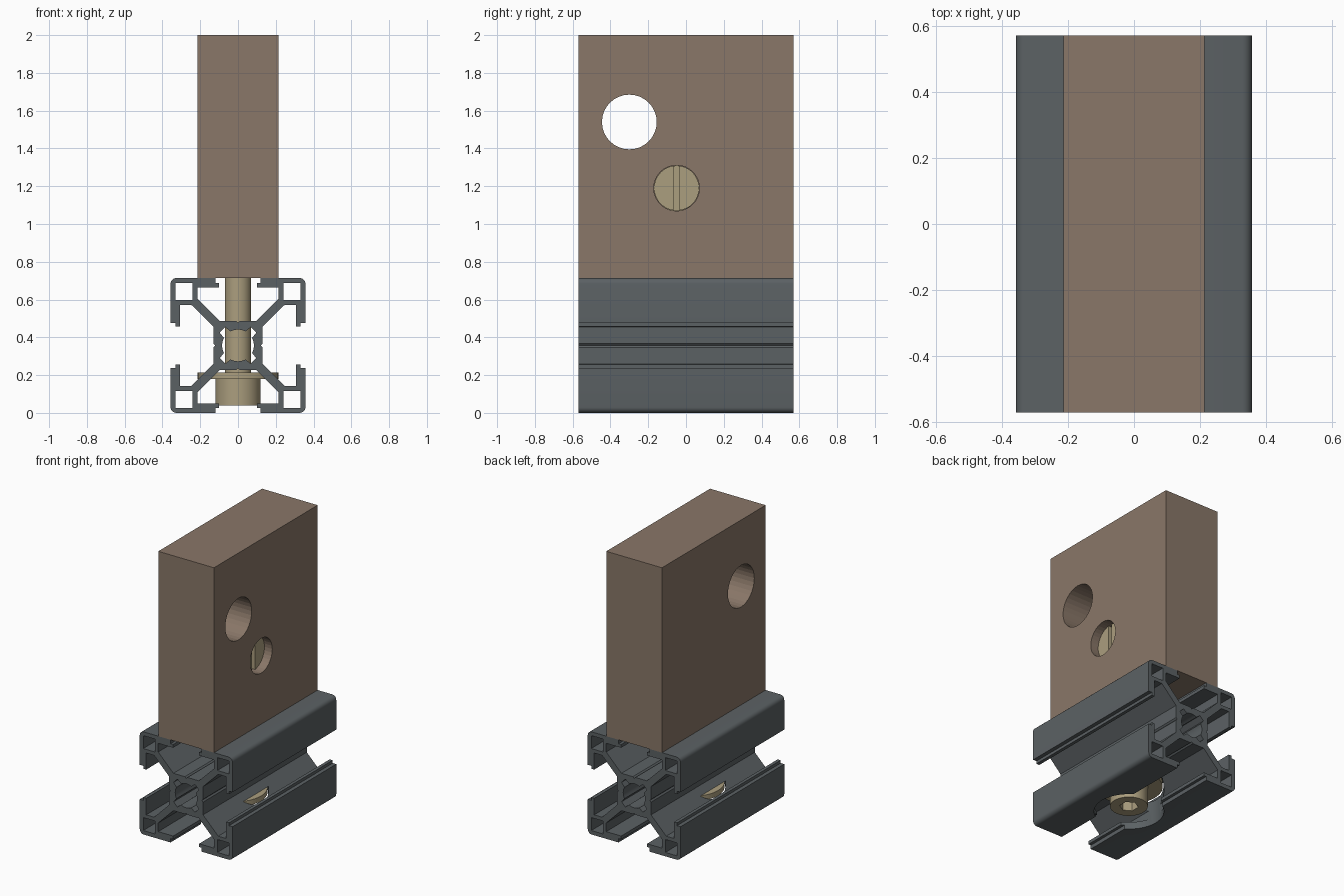
import bpy, bmesh, math
from mathutils import Matrix, Vector

if "Cube" in bpy.data.objects:
    bpy.data.objects.remove(bpy.data.objects["Cube"])

HALF, MID, LEN = 0.357, 0.357, 0.57     # rail half width, rail axis height, half length
BOLT_Y, NUT_Z = -0.05, 1.19


def material(name, rgb):
    m = bpy.data.materials.new(name)
    m.diffuse_color = (*rgb, 1)
    m.use_nodes = True
    m.node_tree.nodes["Principled BSDF"].inputs["Base Color"].default_value = m.diffuse_color
    return m


GREY = material("dark grey metal", (0.105, 0.120, 0.127))
BROWN = material("brown", (0.251, 0.184, 0.138))
BRASS = material("pale brass", (0.407, 0.342, 0.209))


def finish(name, bm, mat):
    bmesh.ops.recalc_face_normals(bm, faces=bm.faces[:])
    me = bpy.data.meshes.new(name)
    bm.to_mesh(me)
    bm.free()
    ob = bpy.data.objects.new(name, me)
    bpy.context.collection.objects.link(ob)
    if mat:
        me.materials.append(mat)
    return ob


def box(name, lo, hi, mat=None):
    bm = bmesh.new()
    lo, hi = Vector(lo), Vector(hi)
    size = hi - lo
    bmesh.ops.create_cube(bm, size=1, matrix=Matrix.Translation((lo + hi) / 2) @ Matrix.Diagonal((*size, 1)))
    return finish(name, bm, mat)


def rod(name, r, a, b, mat=None, sides=48):
    """Cylinder running from point a to point b."""
    bm = bmesh.new()
    a, b = Vector(a), Vector(b)
    rot = (b - a).to_track_quat('Z', 'Y').to_matrix().to_4x4()
    bmesh.ops.create_cone(bm, cap_ends=True, segments=sides, radius1=r, radius2=r,
                          depth=(b - a).length, matrix=Matrix.Translation((a + b) / 2) @ rot)
    return finish(name, bm, mat)


def select_only(ob):
    bpy.ops.object.select_all(action='DESELECT')
    ob.select_set(True)
    bpy.context.view_layer.objects.active = ob


def cut(ob, *cutters):
    for c in cutters:
        mod = ob.modifiers.new("cut", 'BOOLEAN')
        mod.operation, mod.solver, mod.object = 'DIFFERENCE', 'EXACT', c
        select_only(ob)
        bpy.ops.object.modifier_apply(modifier=mod.name)
        bpy.data.objects.remove(c, do_unlink=True)


def smooth(ob):
    select_only(ob)
    bpy.ops.object.shade_smooth_by_angle(angle=math.radians(30))


def polar(r, deg):
    return r * math.cos(math.radians(deg)), r * math.sin(math.radians(deg))


# Slotted rail: half of one slot side, mirrored, then turned four times
half_side = [(0, .121), (.01, .13), (.098, .13), (.215, .247), (.215, .307), (.10, .307),
             (.10, .33), (.12, .33), (.12, HALF), (HALF - .03, HALF)]
corner = [(HALF - .03 + x, HALF - .03 + y) for x, y in (polar(.03, d) for d in (72, 54, 36, 18))]
side = [(-x, y) for x, y in half_side[:0:-1]] + half_side + corner
# Centre bore: an arc with a diagonal notch, also turned four times
bore = [polar(.084, d) for d in range(-28, 29, 7)] + [polar(.118, 35), polar(.118, 55)]


def turned(points, sign):
    out = []
    for k in range(4):
        c, s = [(1, 0), (0, 1), (-1, 0), (0, -1)][k]
        s *= sign
        out += [(x * c - y * s, x * s + y * c) for x, y in points]
    return out


loops = [turned(side, -1), turned(bore, 1)]
for sx in (-1, 1):
    for sz in (-1, 1):
        loops.append([(sx * x, sz * z) for x, z in ((.24, .24), (.33, .24), (.33, .33), (.24, .33))])
bm = bmesh.new()
for loop in loops:
    vs = [bm.verts.new((x, -LEN, z + MID)) for x, z in loop]
    for i, v in enumerate(vs):
        bm.edges.new((vs[i - 1], v))
bmesh.ops.triangle_fill(bm, use_beauty=True, use_dissolve=False, edges=bm.edges[:])
ext = bmesh.ops.extrude_face_region(bm, geom=bm.faces[:])
bmesh.ops.translate(bm, vec=(0, 2 * LEN, 0),
                    verts=[g for g in ext["geom"] if isinstance(g, bmesh.types.BMVert)])
rail = finish("slotted_rail", bm, GREY)
cut(rail,
    rod("counterbore", .222, (0, BOLT_Y, -.1), (0, BOLT_Y, .217)),
    rod("bolt_hole", .076, (0, BOLT_Y, .1), (0, BOLT_Y, .6)))
smooth(rail)

# Upright block with a through hole, a blind nut pocket and a bolt bore
block = box("block", (-.214, -LEN, .714), (.214, LEN, 2), BROWN)
cut(block,
    rod("through_hole", .145, (-.5, -.3, 1.54), (.5, -.3, 1.54), sides=32),
    rod("nut_pocket", .121, (-.16, BOLT_Y, NUT_Z), (.5, BOLT_Y, NUT_Z), sides=32),
    rod("bolt_bore", .076, (0, BOLT_Y, .5), (0, BOLT_Y, NUT_Z), sides=32))

# Barrel nut with a screwdriver slot
nut = rod("barrel_nut", .119, (-.155, BOLT_Y, NUT_Z), (.155, BOLT_Y, NUT_Z), BRASS)
cut(nut, box("slot", (.125, BOLT_Y - .015, NUT_Z - .2), (.3, BOLT_Y + .015, NUT_Z + .2)))
smooth(nut)

# Bolt: shaft, washer and socket head
smooth(rod("bolt_shaft", .07, (0, BOLT_Y, .18), (0, BOLT_Y, NUT_Z), BRASS))
smooth(rod("washer", .214, (0, BOLT_Y, .18), (0, BOLT_Y, .215), BRASS))
head = rod("bolt_head", .12, (0, BOLT_Y, .038), (0, BOLT_Y, .185), BRASS)
cut(head, rod("hex_socket", .06, (0, BOLT_Y, -.1), (0, BOLT_Y, .12), sides=6))
smooth(head)
